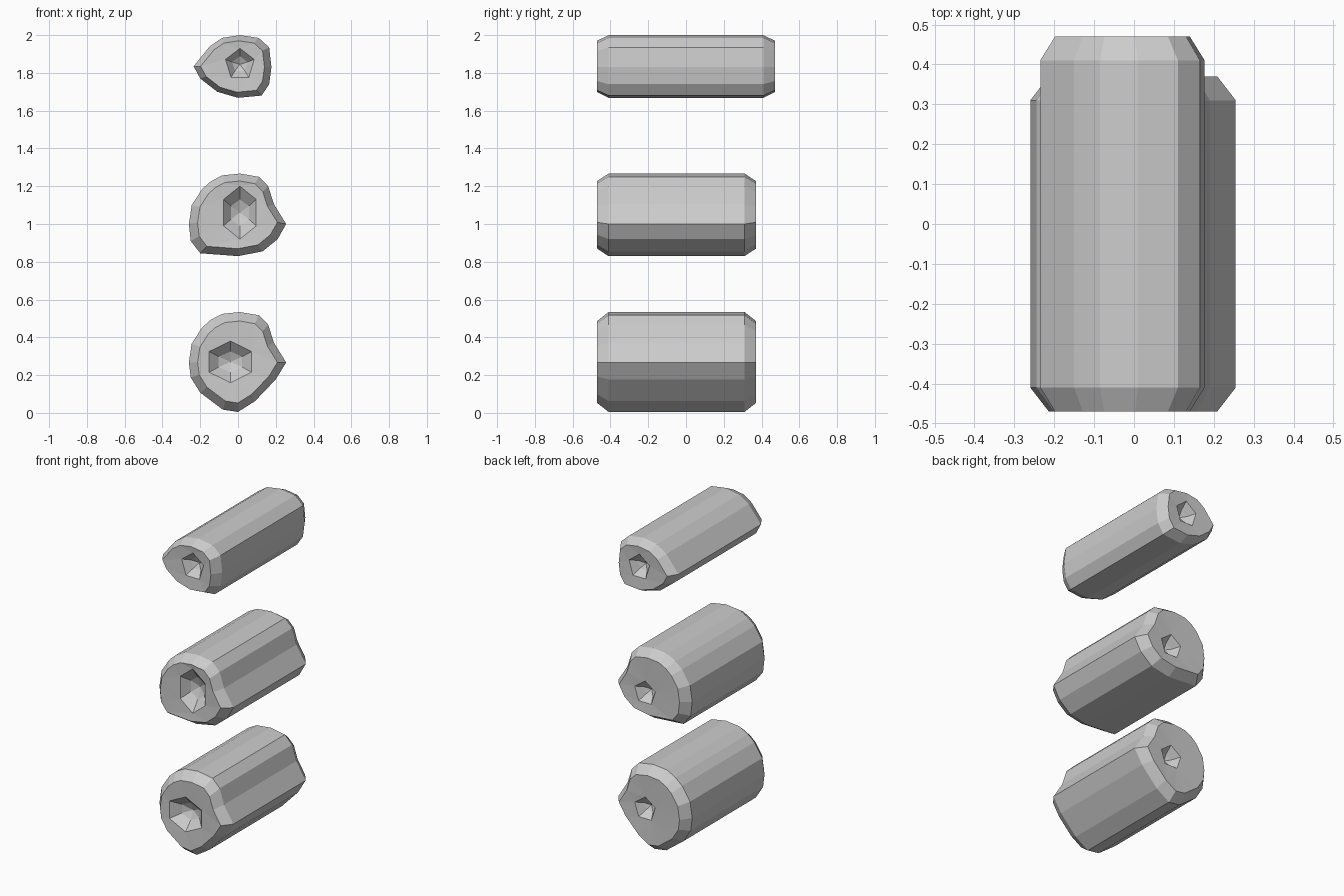
import bpy, bmesh, math

if "Cube" in bpy.data.objects:
    bpy.data.objects.remove(bpy.data.objects["Cube"])


def ring(bm, pts, y):
    """Closed loop of edges in the xz plane at depth y."""
    vs = [bm.verts.new((x, y, z)) for x, z in pts]
    return vs, [bm.edges.new((vs[i], vs[(i + 1) % len(vs)])) for i in range(len(vs))]


def scaled(pts, cx, cz, s):
    return [(cx + (x - cx) * s, cz + (z - cz) * s) for x, z in pts]


def ellipse(cx, cz, rx, rz, n):
    # clockwise seen from the front, starting at the top like the profiles
    return [(cx + rx * math.sin(2 * math.pi * i / n),
             cz + rz * math.cos(2 * math.pi * i / n)) for i in range(n)]


def end_cap(bm, profile, main, y, out, dent):
    """Chamfer, flat rim and a two-step chiselled hollow."""
    cx, cz, rx, rz, n, depth = dent
    mx = (min(p[0] for p in profile) + max(p[0] for p in profile)) / 2
    mz = (min(p[1] for p in profile) + max(p[1] for p in profile)) / 2
    loops = [ring(bm, scaled(profile, mx, mz, 0.82), y),
             ring(bm, ellipse(cx, cz, rx, rz, n), y - out * 0.005),
             ring(bm, ellipse(cx, cz, rx * 0.55, rz * 0.5, n), y - out * depth * 0.7)]
    prev = main
    for vs, es in loops:
        bmesh.ops.bridge_loops(bm, edges=prev + es)
        prev = es
    tip = bm.verts.new((cx, y - out * depth, cz))
    vs = loops[-1][0]
    for i in range(n):
        bm.faces.new((vs[i], vs[(i + 1) % n], tip))


def log(name, profile, y0, y1, front_dent, back_dent):
    bm = bmesh.new()
    _, front = ring(bm, profile, y0 + 0.06)
    _, back = ring(bm, profile, y1 - 0.06)
    bmesh.ops.bridge_loops(bm, edges=front + back)
    end_cap(bm, profile, front, y0, -1, front_dent)
    end_cap(bm, profile, back, y1, 1, back_dent)
    bmesh.ops.recalc_face_normals(bm, faces=bm.faces)
    me = bpy.data.meshes.new(name)
    bm.to_mesh(me)
    bm.free()
    bpy.context.collection.objects.link(bpy.data.objects.new(name, me))


# Upper part of the outline shared by the two larger logs (z relative to log middle)
right_top = [(0.01, 0.267), (0.11, 0.25), (0.16, 0.20), (0.19, 0.105), (0.255, 0.0)]
left_top = [(-0.26, 0.0), (-0.245, 0.10), (-0.19, 0.185), (-0.145, 0.225), (-0.085, 0.257)]


def big_profile(z, lower):
    return [(x, z + h) for x, h in right_top + lower + left_top]


# Bottom log
log("bottom_log",
    big_profile(0.267, [(0.20, -0.09), (0.09, -0.205), (0.0, -0.262), (-0.08, -0.25),
                        (-0.20, -0.16), (-0.25, -0.08)]),
    -0.47, 0.37, (-0.04, 0.27, 0.13, 0.11, 6, 0.08), (0.03, 0.27, 0.075, 0.075, 5, 0.07))

# Middle log
log("middle_log",
    big_profile(1.0, [(0.21, -0.08), (0.13, -0.145), (0.0, -0.17),
                      (-0.20, -0.155), (-0.25, -0.09)]),
    -0.47, 0.37, (0.01, 1.06, 0.10, 0.14, 6, 0.08), (0.03, 1.0, 0.075, 0.075, 5, 0.07))

# Top log
log("top_log",
    [(0.01, 2.0), (0.11, 1.985), (0.165, 1.935), (0.177, 1.83), (0.165, 1.74), (0.125, 1.68),
     (0.0, 1.668), (-0.11, 1.70), (-0.20, 1.77), (-0.235, 1.835), (-0.15, 1.94), (-0.085, 1.985)],
    -0.47, 0.47, (0.01, 1.845, 0.08, 0.085, 5, 0.07), (0.0, 1.84, 0.075, 0.08, 5, 0.07))
